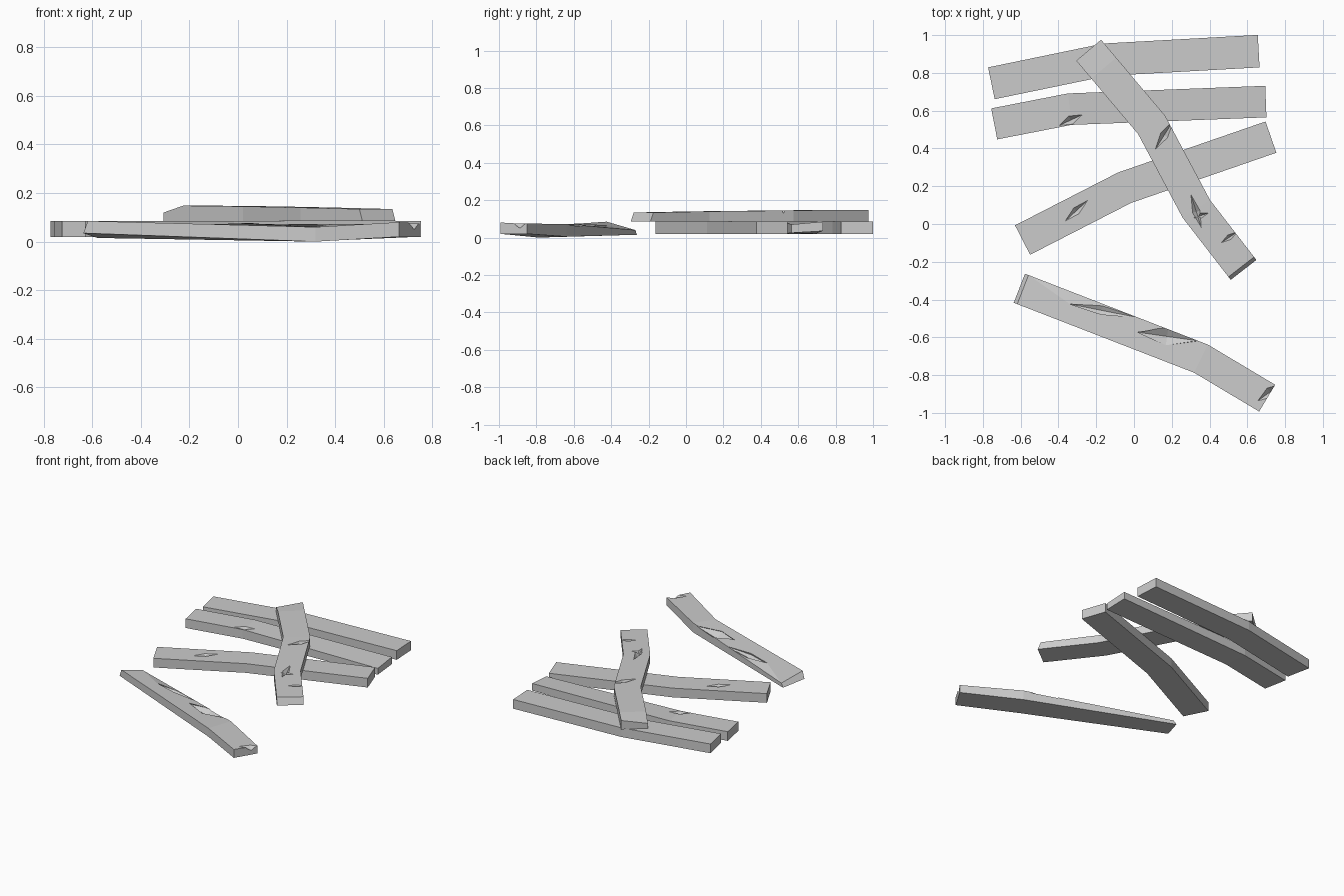
import bpy
import bmesh
from mathutils import Vector

default_cube = bpy.data.objects.get("Cube")
if default_cube:
    bpy.data.objects.remove(default_cube, do_unlink=True)

# One plain grey for all the wood
grey = bpy.data.materials.new("plain_grey")
grey.use_nodes = True
colour = (0.6, 0.6, 0.6, 1)
grey.diffuse_color = colour
grey.node_tree.nodes["Principled BSDF"].inputs["Base Color"].default_value = colour


def add_object(name, bm):
    bmesh.ops.recalc_face_normals(bm, faces=bm.faces[:])
    mesh = bpy.data.meshes.new(name)
    bm.to_mesh(mesh)
    bm.free()
    mesh.materials.append(grey)
    obj = bpy.data.objects.new(name, mesh)
    bpy.context.scene.collection.objects.link(obj)
    return obj


def side_offsets(path, width):
    """Mitred sideways offset, pointing left of travel, at each path point."""
    directions = [(b - a).normalized() for a, b in zip(path, path[1:])]
    before = directions[:1] + directions
    after = directions + directions[-1:]
    offsets = []
    for d, e in zip(before, after):
        n = Vector((-d.y, d.x))
        mitre = (n + Vector((-e.y, e.x))).normalized()
        offsets.append(mitre * (width / 2 / mitre.dot(n)))
    return offsets


def gouge_cutter(start, end, width, depth, z):
    """Faceted spindle that bites a V-shaped split into a top face."""
    a, b = Vector(start), Vector(end)
    mid = (a + b) / 2
    run = (b - a).normalized()
    side = Vector((-run.y, run.x)) * width / 2
    rim = [a, mid + side, b, mid - side]
    bm = bmesh.new()
    for p in rim:
        bm.verts.new((p.x, p.y, z + 0.002))
    bm.verts.new((mid.x, mid.y, z + 0.08))
    bm.verts.new((mid.x, mid.y, z - depth))
    bmesh.ops.convex_hull(bm, input=bm.verts[:])
    return add_object("gouge_cutter", bm)


def plank(name, points, width, heights, rake=(0, 0), gouges=()):
    """Bent board; heights are (right low, right high, left low, left high)."""
    path = [Vector(p) for p in points]
    if not isinstance(heights, list):
        heights = [heights] * len(path)
    tops = path[:]
    tops[0] = path[0] + (path[1] - path[0]).normalized() * rake[0]
    tops[-1] = path[-1] + (path[-2] - path[-1]).normalized() * rake[1]
    bm = bmesh.new()
    rings = []
    for low, high, side, h in zip(path, tops, side_offsets(path, width), heights):
        corners = ((low - side, h[0]), (high - side, h[1]),
                   (high + side, h[3]), (low + side, h[2]))
        rings.append([bm.verts.new((p.x, p.y, z)) for p, z in corners])
    for r, s in zip(rings, rings[1:]):
        for i in range(4):
            j = (i + 1) % 4
            bm.faces.new((r[i], r[j], s[j], s[i]))
    bm.faces.new(rings[0])
    bm.faces.new(rings[-1])
    obj = add_object(name, bm)

    # Cut the splits, then keep only the finished board
    cutters = [gouge_cutter(*g) for g in gouges]
    for cutter in cutters:
        cutter.hide_render = True
        cut = obj.modifiers.new("split", "BOOLEAN")
        cut.operation = "DIFFERENCE"
        cut.solver = "EXACT"
        cut.object = cutter
    if cutters:
        bpy.context.view_layer.update()
        graph = bpy.context.evaluated_depsgraph_get()
        finished = bpy.data.meshes.new_from_object(obj.evaluated_get(graph))
        obj.modifiers.clear()
        obj.data = finished
        for cutter in cutters:
            bpy.data.objects.remove(cutter, do_unlink=True)
    return obj


LOW, HIGH = 0.02, 0.085
flat = (LOW, HIGH, LOW, HIGH)

# Boards lying on the ground
plank("rear_plank", [(-0.755, 0.745), (-0.15, 0.87), (0.66, 0.915)], 0.172, flat)

plank("second_plank", [(-0.74, 0.53), (-0.34, 0.608), (0.698, 0.648)], 0.167,
      [flat, flat, (0.025, 0.07, 0.035, HIGH)],
      gouges=[((-0.4, 0.52), (-0.27, 0.58), 0.05, 0.03, HIGH)])

plank("middle_plank", [(-0.59, -0.085), (-0.05, 0.192), (0.725, 0.46)], 0.175, flat,
      gouges=[((-0.37, 0.01), (-0.24, 0.13), 0.045, 0.02, HIGH)])

# Board lying across the others
plank("crossing_plank",
      [(-0.24, 0.92), (-0.16, 0.825), (0.093, 0.525), (0.33, 0.08), (0.58, -0.243)], 0.172,
      [(HIGH, 0.12, HIGH, 0.148), (HIGH, 0.148, HIGH, 0.148), (HIGH, 0.145, HIGH, 0.145),
       (HIGH, 0.14, HIGH, 0.14), (HIGH, 0.134, HIGH, 0.134)],
      rake=(0, 0.02),
      gouges=[((0.11, 0.39), (0.21, 0.55), 0.045, 0.045, 0.144),
              ((0.3, 0.16), (0.36, -0.03), 0.045, 0.025, 0.14),
              ((0.31, 0.03), (0.4, 0.06), 0.03, 0.02, 0.14),
              ((0.46, -0.1), (0.55, -0.04), 0.03, 0.03, 0.136)])

# Twisted board at the front
plank("front_plank", [(-0.607, -0.34), (0.355, -0.713), (0.705, -0.922)], 0.165,
      [(0.035, HIGH, 0.015, 0.04), (0, 0.06, 0.005, 0.072), (LOW, 0.08, LOW, 0.075)],
      rake=(0.02, 0),
      gouges=[((0, -0.57), (0.35, -0.62), 0.1, 0.03, 0.065),
              ((-0.36, -0.42), (0.02, -0.495), 0.05, 0.012, 0.055),
              ((0.65, -0.94), (0.79, -0.84), 0.06, 0.028, 0.077)])
